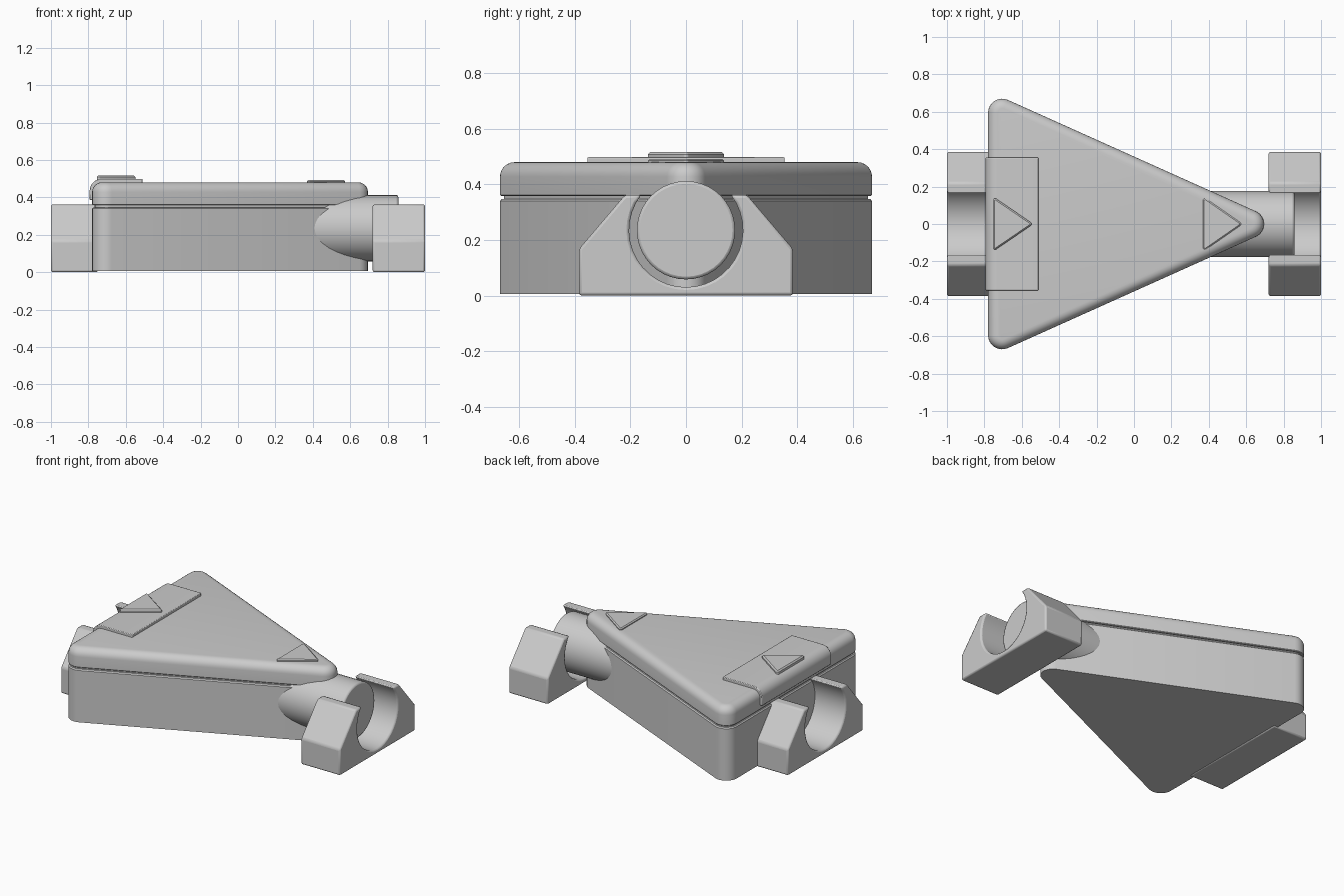
import bpy, bmesh
from math import sin, cos, pi, radians, asin, sqrt, atan2
from mathutils import Vector

cube = bpy.data.objects.get("Cube")
if cube:
    bpy.data.objects.remove(cube, do_unlink=True)

GREY = (0.6, 0.6, 0.6, 1)
grey = bpy.data.materials.new("plain grey")
grey.use_nodes = True
grey.diffuse_color = GREY
grey.node_tree.nodes["Principled BSDF"].inputs["Base Color"].default_value = GREY


def finish(name, bm, bevel=0):
    bmesh.ops.recalc_face_normals(bm, faces=bm.faces)
    mesh = bpy.data.meshes.new(name)
    bm.to_mesh(mesh)
    bm.free()
    mesh.materials.append(grey)
    obj = bpy.data.objects.new(name, mesh)
    bpy.context.collection.objects.link(obj)
    if bevel:
        mod = obj.modifiers.new("soft edges", 'BEVEL')
        mod.width = bevel
        mod.segments = 2
        mod.limit_method = 'ANGLE'
        mod.angle_limit = radians(35)
    bpy.ops.object.select_all(action='DESELECT')
    obj.select_set(True)
    bpy.context.view_layer.objects.active = obj
    bpy.ops.object.shade_smooth_by_angle(angle=radians(32))
    return obj


def rounded_triangle(x_back, half_width, x_tip, radius, steps=8):
    """Outline around three corner centres; radius offsets it outward."""
    corners = [Vector((x_back, -half_width)), Vector((x_tip, 0)), Vector((x_back, half_width))]
    slope = atan2(x_tip - x_back, half_width)
    starts = [-pi, -slope, slope]
    ends = [-slope, slope, pi]
    return [(c.x + radius * cos(a + (b - a) * i / steps), c.y + radius * sin(a + (b - a) * i / steps))
            for c, a, b in zip(corners, starts, ends) for i in range(steps + 1)]


def triangle_stack(name, x_back, half_width, x_tip, levels):
    """Loft rounded triangles through (radius, height) levels."""
    bm = bmesh.new()
    rings = [[bm.verts.new((x, y, z)) for x, y in rounded_triangle(x_back, half_width, x_tip, r)]
             for r, z in levels]
    for low, high in zip(rings, rings[1:]):
        for i in range(len(low)):
            j = (i + 1) % len(low)
            bm.faces.new((low[i], low[j], high[j], high[i]))
    bm.faces.new(rings[0])
    bm.faces.new(rings[-1])
    return finish(name, bm)


def extrude_profile(name, points, direction, bevel):
    bm = bmesh.new()
    face = bm.faces.new([bm.verts.new(p) for p in points])
    result = bmesh.ops.extrude_face_region(bm, geom=[face])
    verts = [v for v in result["geom"] if isinstance(v, bmesh.types.BMVert)]
    bmesh.ops.translate(bm, verts=verts, vec=direction)
    return finish(name, bm, bevel)


# Triangular housing and its lid, with a shadow groove between them
R = 0.075
corners = (-0.705, 0.595, 0.62)
triangle_stack("housing", *corners, [(R, 0.005), (R, 0.34), (R - 0.006, 0.347)])
triangle_stack("groove_neck", *corners, [(R - 0.014, 0.32), (R - 0.014, 0.38)])
edge = 0.052
lid_levels = [(R - 0.004, 0.358), (R, 0.362)]
lid_levels += [(R - edge + edge * cos(a * pi / 12), 0.48 - edge + edge * sin(a * pi / 12)) for a in range(7)]
triangle_stack("lid", *corners, lid_levels)

# Raised arrow buttons on the latch and near the tip
triangle_stack("latch_arrow", -0.743, 0.125, -0.56, [(0.012, 0.49), (0.012, 0.508), (0.004, 0.516)])
triangle_stack("tip_arrow", 0.38, 0.125, 0.56, [(0.012, 0.47), (0.012, 0.486), (0.005, 0.492)])

# Latch plate folded over the back edge of the lid
bend = 0.062
latch = [(-0.51, 0.46), (-0.51, 0.498)]
latch += [(-0.793 + bend - bend * sin(i * pi / 16), 0.498 - bend + bend * cos(i * pi / 16)) for i in range(9)]
latch += [(-0.793, 0.385), (-0.75, 0.385), (-0.75, 0.46)]
extrude_profile("latch_plate", [(x, -0.355, z) for x, z in latch], (0, 0.71, 0), 0.004)

# Round plug through the tip
AXIS = 0.235
plug_ring = [(0.35, 0.177 * cos(i * pi / 20), AXIS + 0.177 * sin(i * pi / 20)) for i in range(40)]
extrude_profile("plug", plug_ring, (0.507, 0, 0), 0.01)

# Open clamp cradles at both ends
TOP, BORE, STEPS = 0.362, 0.205, 26
rise = asin((TOP - AXIS) / BORE)
side = [(0.385, 0), (0.385, 0.168), (0.22, TOP)]
arc = [rise - (pi + 2 * rise) * i / STEPS for i in range(STEPS + 1)]
profile = side + [(BORE * cos(a), AXIS + BORE * sin(a)) for a in arc]
profile += [(-y, z) for y, z in reversed(side)]
for name, start, length in (("tip_clamp", 0.72, 0.28), ("back_clamp", -1.0, 0.25)):
    extrude_profile(name, [(start, y, z) for y, z in profile], (length, 0, 0), 0.01)
